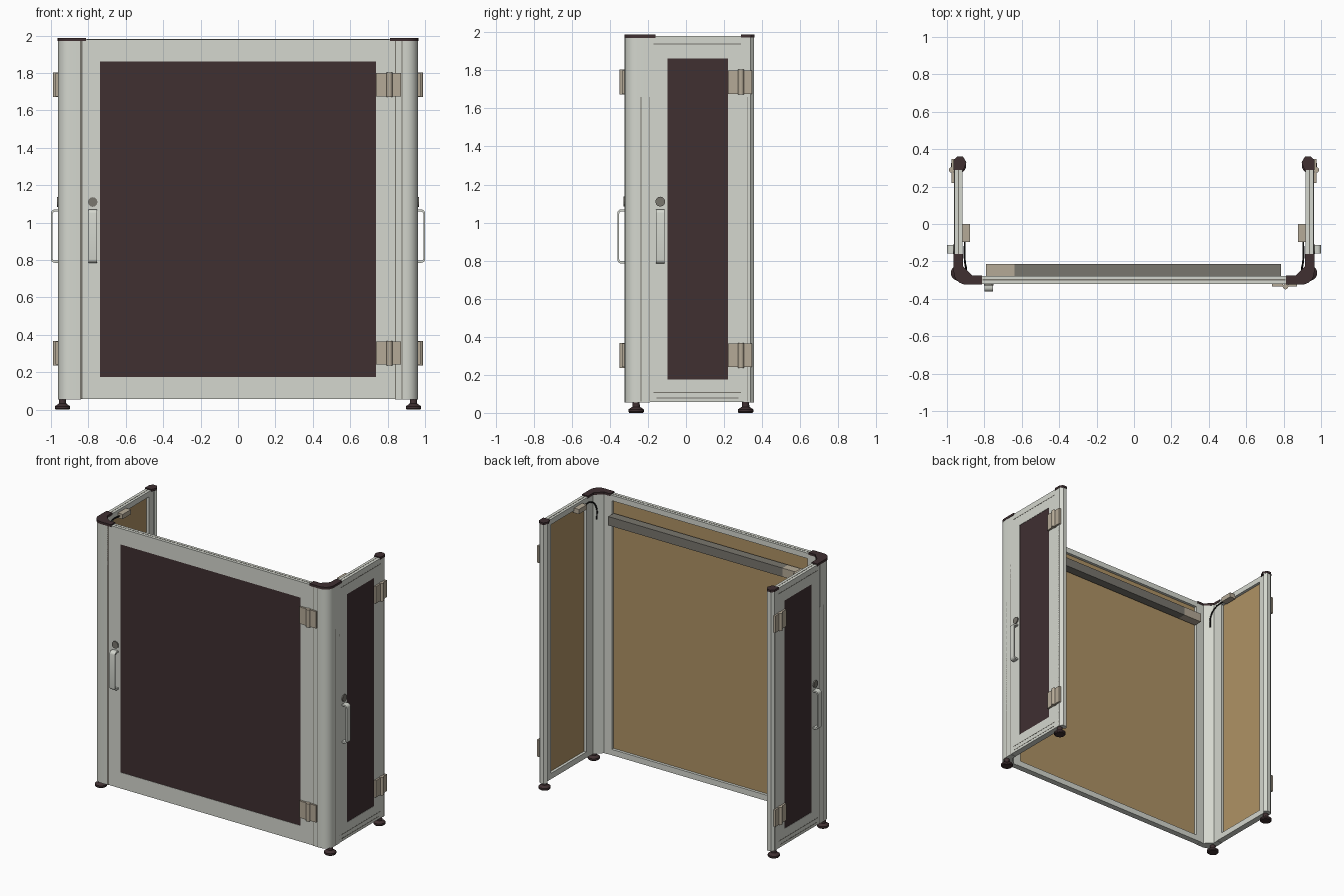
import bpy, bmesh, math
from mathutils import Vector

if "Cube" in bpy.data.objects:
    bpy.data.objects.remove(bpy.data.objects["Cube"])


def mat(name, r, g, b):
    m = bpy.data.materials.new(name)
    m.diffuse_color = (r, g, b, 1)
    m.use_nodes = True
    m.node_tree.nodes["Principled BSDF"].inputs["Base Color"].default_value = m.diffuse_color
    return m


LIGHT = mat("light_grey_metal", 0.66, 0.68, 0.62)
DARK = mat("dark_brown", 0.05, 0.029, 0.031)
TAN = mat("tan_panel", 0.43, 0.29, 0.13)
BEIGE = mat("beige_metal", 0.46, 0.40, 0.31)
GREY = mat("mid_grey", 0.19, 0.18, 0.155)
BLACK = mat("black_cable", 0.01, 0.01, 0.01)


def finish(name, bm, m):
    bmesh.ops.recalc_face_normals(bm, faces=bm.faces)
    me = bpy.data.meshes.new(name)
    bm.to_mesh(me)
    bm.free()
    me.materials.append(m)
    ob = bpy.data.objects.new(name, me)
    bpy.context.collection.objects.link(ob)
    return ob


# Wall frames: u runs along the wall, d is the outward distance, z is up
def front(u, d, z):
    return Vector((u, -d, z))


def side(s):
    return lambda u, d, z: Vector((s * d, u, z))


def straight(u, d, z):
    return Vector((u, d, z))


def prism(name, pts, f0, f1, m, smooth=False):
    """Loft a polygon between two placements given by f0 and f1."""
    bm = bmesh.new()
    a = [bm.verts.new(f0(*p)) for p in pts]
    b = [bm.verts.new(f1(*p)) for p in pts]
    bm.faces.new(a)
    bm.faces.new(b[::-1])
    for i in range(len(a)):
        j = (i + 1) % len(a)
        bm.faces.new((a[i], b[i], b[j], a[j]))
    ob = finish(name, bm, m)
    if smooth:
        for p in ob.data.polygons:
            p.use_smooth = len(p.vertices) == 4 and p.area < 0.08
        ob.data.set_sharp_from_angle(angle=math.radians(35))
    return ob


def box(name, fr, u0, u1, d0, d1, z0, z1, m):
    pts = [(u0, d0), (u1, d0), (u1, d1), (u0, d1)]
    return prism(name, pts, lambda u, d: fr(u, d, z0), lambda u, d: fr(u, d, z1), m)


def frame(name, fr, out, hole, d0, d1, m):
    """Rectangular ring with a window; out and hole are (u0, u1, z0, z1)."""
    bm = bmesh.new()
    rings = []
    for (u0, u1, z0, z1), d in ((out, d0), (out, d1), (hole, d1), (hole, d0)):
        rings.append([bm.verts.new(fr(u, d, z)) for u, z in ((u0, z0), (u1, z0), (u1, z1), (u0, z1))])
    for k in range(4):
        a, b = rings[k], rings[(k + 1) % 4]
        for i in range(4):
            j = (i + 1) % 4
            bm.faces.new((a[i], a[j], b[j], b[i]))
    return finish(name, bm, m)


def disc(u, z, r, n=16):
    return [(u + r * math.cos(2 * math.pi * i / n), z + r * math.sin(2 * math.pi * i / n)) for i in range(n)]


def handle(name, fr, u, d):
    """Rounded strap handle standing off the wall."""
    def bracket(h, z0, z1, r):
        pts = [(0, z0)]
        for cz, a0 in ((z0 + r, -90), (z1 - r, 0)):
            for k in range(5):
                a = math.radians(a0 + 22.5 * k)
                pts.append((h - r + r * math.cos(a), cz + r * math.sin(a)))
        return pts + [(0, z1)]
    pts = bracket(0.039, 0.785, 1.07, 0.02) + bracket(0.030, 0.797, 1.058, 0.011)[::-1]
    prism(name, pts, lambda h, z: fr(u - 0.022, d + h, z), lambda h, z: fr(u + 0.022, d + h, z), LIGHT, True)


def hinge(name, fr, u0, u1, d, z0):
    um = (u0 + u1) / 2 + 0.005
    z1 = z0 + 0.125
    box(name + "_leaf_a", fr, u0, um - 0.014, d - 0.002, d + 0.014, z0, z1, BEIGE)
    box(name + "_leaf_b", fr, um + 0.014, u1, d - 0.002, d + 0.014, z0, z1, BEIGE)
    prism(name + "_knuckle", disc(um, d + 0.013, 0.0155, 12), lambda u, e: fr(u, e, z0 - 0.003),
          lambda u, e: fr(u, e, z1 + 0.003), BEIGE, True)


def wall(name, fr, ext, pane, inner, d, handle_u, hinge_u):
    """Framed panel wall with dark outside pane and tan inside board."""
    z0, z1 = 0.057, 1.98
    frame(name + "_outer_frame", fr, (*ext, z0, z1), (*pane, 0.175, 1.862), d - 0.015, d, LIGHT)
    frame(name + "_inner_frame", fr, (*ext, z0, z1), (*inner, 0.10, 1.94), d - 0.044, d - 0.015, LIGHT)
    box(name + "_dark_pane", fr, *pane, d - 0.014, d - 0.002, 0.175, 1.862, DARK)
    box(name + "_tan_board", fr, *inner, d - 0.024, d - 0.0145, 0.10, 1.94, TAN)
    box(name + "_top_groove", fr, ext[0] + 0.03, ext[1] - 0.03, d - 0.026, d - 0.020, z1, z1 + 0.001, GREY)
    handle(name + "_handle", fr, handle_u, d)
    prism(name + "_lock", disc(handle_u, 1.11, 0.026, 12), lambda u, z: fr(u, d - 0.002, z),
          lambda u, z: fr(u, d + 0.008, z), GREY)
    for tag, hz in (("lower", 0.24), ("upper", 1.675)):
        hinge(name + "_" + tag + "_hinge", fr, *hinge_u, d, hz)


# Walls
wall("front_wall", front, (-0.84, 0.84), (-0.738, 0.738), (-0.80, 0.80), 0.321, -0.777, (0.738, 0.872))
for s, tag in ((-1, "left"), (1, "right")):
    wall(tag + "_wall", side(s), (-0.19, 0.322), (-0.097, 0.22), (-0.145, 0.27), 0.961, -0.135, (0.22, 0.348))
    # Slim seams pressed into the side walls
    for i, (u0, u1, z) in enumerate(((-0.17, 0.29, 1.935), (-0.17, 0.29, 0.105), (-0.155, 0.275, 0.075))):
        box(f"{tag}_seam_{i}", side(s), u0, u1, 0.961, 0.962, z, z + 0.005, GREY)
    for i, u in enumerate((-0.238, -0.193, 0.322)):
        box(f"{tag}_upright_seam_{i}", side(s), u, u + 0.004, 0.961, 0.962, 0.06, 1.66, GREY)
box("front_left_seam", front, -0.845, -0.832, 0.3205, 0.322, 0.057, 1.975, GREY)
for i, u in enumerate((0.84, 0.875)):
    box(f"front_right_seam_{i}", front, u, u + 0.004, 0.3205, 0.322, 0.057, 1.975, GREY)


def corner(ux, uy, e):
    """L-shaped corner section, legs ending at ux and uy, grown by e."""
    arc = [(0.897 + (0.065 + e) * math.sin(math.radians(a)), -0.257 - (0.065 + e) * math.cos(math.radians(a)))
           for a in range(0, 91, 15)]
    return [(ux, -0.322 - e)] + arc + [(0.962 + e, uy), (0.917 - e, uy), (0.917 - e, -0.225),
                                       (0.865, -0.277 + e), (ux, -0.277 + e)]


REAR = [(0.962, 0.322), (0.962, 0.34), (0.945, 0.358), (0.915, 0.358), (0.899, 0.335), (0.910, 0.322)]
REAR_CAP = [(0.964, 0.29), (0.964, 0.342), (0.946, 0.361), (0.914, 0.361), (0.896, 0.327), (0.912, 0.29)]

for s, tag in ((-1, "left"), (1, "right")):
    def at(z, k=s):
        return lambda x, y: Vector((k * x, y, z))
    # Posts and dark end caps
    prism(tag + "_corner_post", corner(0.84, -0.19, 0), at(0.055), at(1.972), LIGHT, True)
    prism(tag + "_corner_cap", corner(0.812, -0.16, 0.002), at(1.971), at(1.988), DARK, True)
    prism(tag + "_rear_post", REAR, at(0.055), at(1.974), LIGHT)
    prism(tag + "_rear_cap", REAR_CAP, at(1.972), at(1.988), DARK)
    # Levelling feet
    for end, y in (("front", -0.262), ("rear", 0.313)):
        bm = bmesh.new()
        prof = ((0, 0), (0.036, 0), (0.041, 0.006), (0.041, 0.018), (0.020, 0.032), (0.018, 0.058), (0, 0.058))
        vs = [bm.verts.new((s * 0.938 + r, y, z)) for r, z in prof]
        es = [bm.edges.new((vs[i], vs[i + 1])) for i in range(len(vs) - 1)]
        bmesh.ops.spin(bm, geom=vs + es, cent=(s * 0.938, y, 0), axis=(0, 0, 1), angle=2 * math.pi, steps=20)
        bmesh.ops.remove_doubles(bm, verts=bm.verts, dist=1e-5)
        foot = finish(f"{tag}_{end}_foot", bm, DARK)
        for p in foot.data.polygons:
            p.use_smooth = True
        foot.data.set_sharp_from_angle(angle=math.radians(30))
    # Switch box and its cable near the top of the side wall
    box(tag + "_switch_box", side(s), -0.095, 0.0, 0.877, 0.925, 1.925, 1.96, BEIGE)
    cu = bpy.data.curves.new(tag + "_cable", 'CURVE')
    cu.dimensions = '3D'
    cu.bevel_depth = 0.005
    cu.bevel_resolution = 1
    cu.resolution_u = 6
    sp = cu.splines.new('BEZIER')
    path = ((0.905, -0.095, 1.942), (0.905, -0.19, 1.935), (0.898, -0.235, 1.88), (0.897, -0.24, 1.79))
    sp.bezier_points.add(len(path) - 1)
    for bp, (x, y, z) in zip(sp.bezier_points, path):
        bp.co = (s * x, y, z)
        bp.handle_left_type = bp.handle_right_type = 'AUTO'
    cu.materials.append(BLACK)
    bpy.context.collection.objects.link(bpy.data.objects.new(tag + "_cable", cu))

# Light bar along the inside of the front wall
box("light_bar", straight, -0.64, 0.787, -0.279, -0.215, 1.785, 1.85, GREY)
box("light_bar_end", straight, -0.79, -0.64, -0.279, -0.215, 1.785, 1.85, BEIGE)
